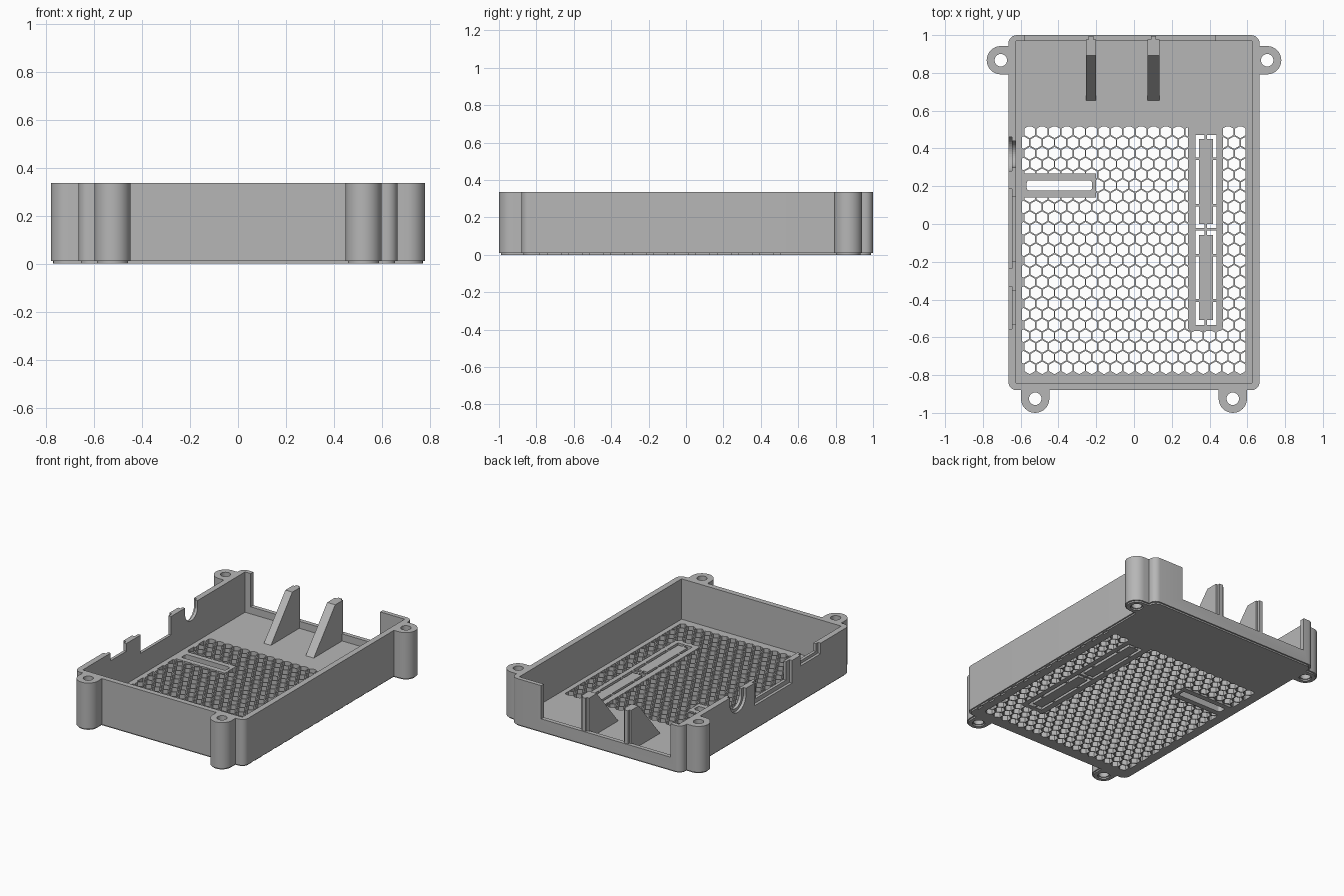
import bpy, bmesh, math
from mathutils import Vector
from mathutils.geometry import delaunay_2d_cdt

cube = bpy.data.objects.get("Cube")
if cube:
    bpy.data.objects.remove(cube, do_unlink=True)

grey = bpy.data.materials.new("mid_grey_plastic")
grey.use_nodes = True
GREY = (0.47, 0.47, 0.47, 1)
grey.diffuse_color = GREY
grey.node_tree.nodes["Principled BSDF"].inputs["Base Color"].default_value = GREY

HEIGHT, FLOOR = 0.335, 0.05


def finish(name, bm, smooth=False):
    """Turn a bmesh into a named grey object."""
    bmesh.ops.recalc_face_normals(bm, faces=bm.faces)
    mesh = bpy.data.meshes.new(name)
    bm.to_mesh(mesh)
    bm.free()
    mesh.materials.append(grey)
    ob = bpy.data.objects.new(name, mesh)
    bpy.context.collection.objects.link(ob)
    if smooth:
        select(ob)
        bpy.ops.object.shade_smooth_by_angle(angle=math.radians(35))
    return ob


def select(ob):
    bpy.ops.object.select_all(action='DESELECT')
    ob.select_set(True)
    bpy.context.view_layer.objects.active = ob


# Flat outlines
def rect(x0, x1, y0, y1):
    return [(x0, y0), (x1, y0), (x1, y1), (x0, y1)]


def ring(x, y, r, n=32, turn=0.0):
    return [(x + r * math.cos(turn + math.tau * i / n),
             y + r * math.sin(turn + math.tau * i / n)) for i in range(n)]


def round_rect(x0, x1, y0, y1, r, n=6):
    pts = []
    corners = [(x1 - r, y1 - r), (x0 + r, y1 - r), (x0 + r, y0 + r), (x1 - r, y0 + r)]
    for q, (cx, cy) in enumerate(corners):
        for i in range(n + 1):
            a = (q + i / n) * math.pi / 2
            pts.append((cx + r * math.cos(a), cy + r * math.sin(a)))
    return pts


def inside(x, y, loop):
    hit = False
    for (ax, ay), (bx, by) in zip(loop, loop[1:] + loop[:1]):
        if (ay > y) != (by > y) and x < (bx - ax) * (y - ay) / (by - ay) + ax:
            hit = not hit
    return hit


def slab(name, layers, z0, z1):
    """Extrude a plan made of (solid?, outline) layers; the last layer wins."""
    pts, edges, boxes = [], [], []
    for solid, loop in layers:
        start, n = len(pts), len(loop)
        pts += [Vector(p) for p in loop]
        edges += [(start + i, start + (i + 1) % n) for i in range(n)]
        xs, ys = zip(*loop)
        boxes.append((min(xs), max(xs), min(ys), max(ys), solid, loop))
    boxes.reverse()
    verts, _, tris, *_ = delaunay_2d_cdt(pts, edges, [], 0, 1e-5)
    bm = bmesh.new()
    bv = [bm.verts.new((v.x, v.y, z0)) for v in verts]
    for tri in tris:
        c = sum((verts[i] for i in tri), Vector((0, 0))) / len(tri)
        for xa, xb, ya, yb, solid, loop in boxes:
            if xa < c.x < xb and ya < c.y < yb and inside(c.x, c.y, loop):
                if solid:
                    bm.faces.new([bv[i] for i in tri])
                break
    bmesh.ops.delete(bm, geom=[v for v in bm.verts if not v.link_faces], context='VERTS')
    top = bmesh.ops.extrude_face_region(bm, geom=list(bm.faces), use_keep_orig=True)
    for v in top["geom"]:
        if isinstance(v, bmesh.types.BMVert):
            v.co.z = z1
    return finish(name, bm, True)


def prism(name, profile, x0, x1):
    """Extrude a (y, z) profile along x."""
    bm = bmesh.new()
    face = bm.faces.new([bm.verts.new((x0, y, z)) for y, z in profile])
    ext = bmesh.ops.extrude_face_region(bm, geom=[face], use_keep_orig=True)
    for v in ext["geom"]:
        if isinstance(v, bmesh.types.BMVert):
            v.co.x = x1
    return finish(name, bm)


# Case outline with four screw lugs
LUGS = [(-0.705, 0.867), (0.705, 0.867), (-0.523, -0.925), (0.523, -0.925)]


def case_plan(inset):
    r = 0.075 - inset
    plan = [(True, round_rect(-0.665 + inset, 0.665 - inset, -0.88 + inset, 1 - inset, 0.045))]
    for x, y in LUGS:
        plan.append((True, ring(x, y, r)))
        if y > 0:
            inner = math.copysign(0.63, x)
            plan.append((True, rect(min(x, inner), max(x, inner), y - r, y + r)))
        else:
            plan.append((True, rect(x - r, x + r, y, -0.85)))
    return plan


def lug_holes(r):
    return [(False, ring(x, y, r, 24)) for x, y in LUGS]


# Floor: honeycomb vents, framed slots and label bars
plan = case_plan(0.01)
PITCH = 0.0656
for row in range(23):
    shift = 0.5 * (row % 2)
    for col in range(19):
        x = -0.552 + (col - shift) * PITCH
        y = 0.488 - row * PITCH * math.sqrt(3) / 2
        plan.append((False, ring(x, y, 0.0335, 6, math.pi / 6)))
plan += [(True, rect(-0.64, -0.592, -0.84, 0.56)), (True, rect(0.59, 0.64, -0.84, 0.56)),
         (True, rect(-0.64, 0.64, 0.515, 0.56)), (True, rect(-0.64, 0.64, -0.84, -0.805))]
plan += [(True, rect(-0.592, -0.2, 0.14, 0.268)),
         (False, round_rect(-0.568, -0.222, 0.177, 0.231, 0.015)),
         (True, round_rect(0.285, 0.47, -0.567, 0.53, 0.02)),
         (False, rect(0.325, 0.437, -0.535, 0.47))]
for y0, y1 in [(0.0, 0.45), (-0.508, -0.058)]:
    plan.append((True, rect(0.343, 0.417, y0, y1)))
for y in (0.345, 0.1, -0.028, -0.165, -0.405):
    plan.append((True, rect(0.32, 0.44, y - 0.007, y + 0.007)))
plan.append((True, rect(0.374, 0.386, -0.54, 0.475)))
slab("vented_floor", plan + lug_holes(0.04), 0.0, FLOOR)

# Walls and lugs
walls = slab("case_walls", case_plan(0)
             + [(False, rect(-0.624, 0.624, -0.842, 0.97))] + lug_holes(0.033), 0.01, HEIGHT)


def box(x0, x1, y0, y1, z0):
    return prism("cutter", [(y0, z0), (y1, z0), (y1, 0.5), (y0, 0.5)], x0, x1)


def round_notch(x0, x1, y, z, r):
    arc = [(y + r * math.cos(a), z + r * math.sin(a))
           for a in (math.pi + math.pi * i / 20 for i in range(21))]
    return prism("cutter", arc + [(y + r, 0.5), (y - r, 0.5)], x0, x1)


# Port openings: wide recess outside, narrower cut right through
OUT, MID, IN = -0.75, -0.645, -0.6
cutters = [box(-0.58, 0.432, 0.9, 1.1, 0.1),
           round_notch(OUT, MID, 0.37, 0.29, 0.09), round_notch(OUT, IN, 0.37, 0.29, 0.07),
           box(OUT, MID, -0.235, 0.185, 0.175), box(OUT, IN, -0.195, 0.145, 0.205),
           box(OUT, MID, -0.555, -0.33, 0.26), box(OUT, IN, -0.53, -0.355, 0.28)]
for cutter in cutters:
    cutter.hide_render = True
    mod = walls.modifiers.new("opening", 'BOOLEAN')
    mod.operation, mod.solver, mod.object = 'DIFFERENCE', 'EXACT', cutter
    select(walls)
    bpy.ops.object.modifier_apply(modifier=mod.name)
    bpy.data.objects.remove(cutter, do_unlink=True)

# Sloped ribs behind the back opening, each with a slim rear tongue
for side, x0, x1 in [("right", -0.255, -0.2), ("left", 0.072, 0.135)]:
    prism(side + "_support_rib", [(0.645, FLOOR - 0.01), (0.978, FLOOR - 0.01),
                                  (0.978, HEIGHT), (0.893, HEIGHT)], x0, x1)
    mid = (x0 + x1) / 2
    prism(side + "_rib_tongue", [(0.97, 0.08), (0.994, 0.08), (0.994, HEIGHT), (0.97, HEIGHT)],
          mid - 0.014, mid + 0.014)
